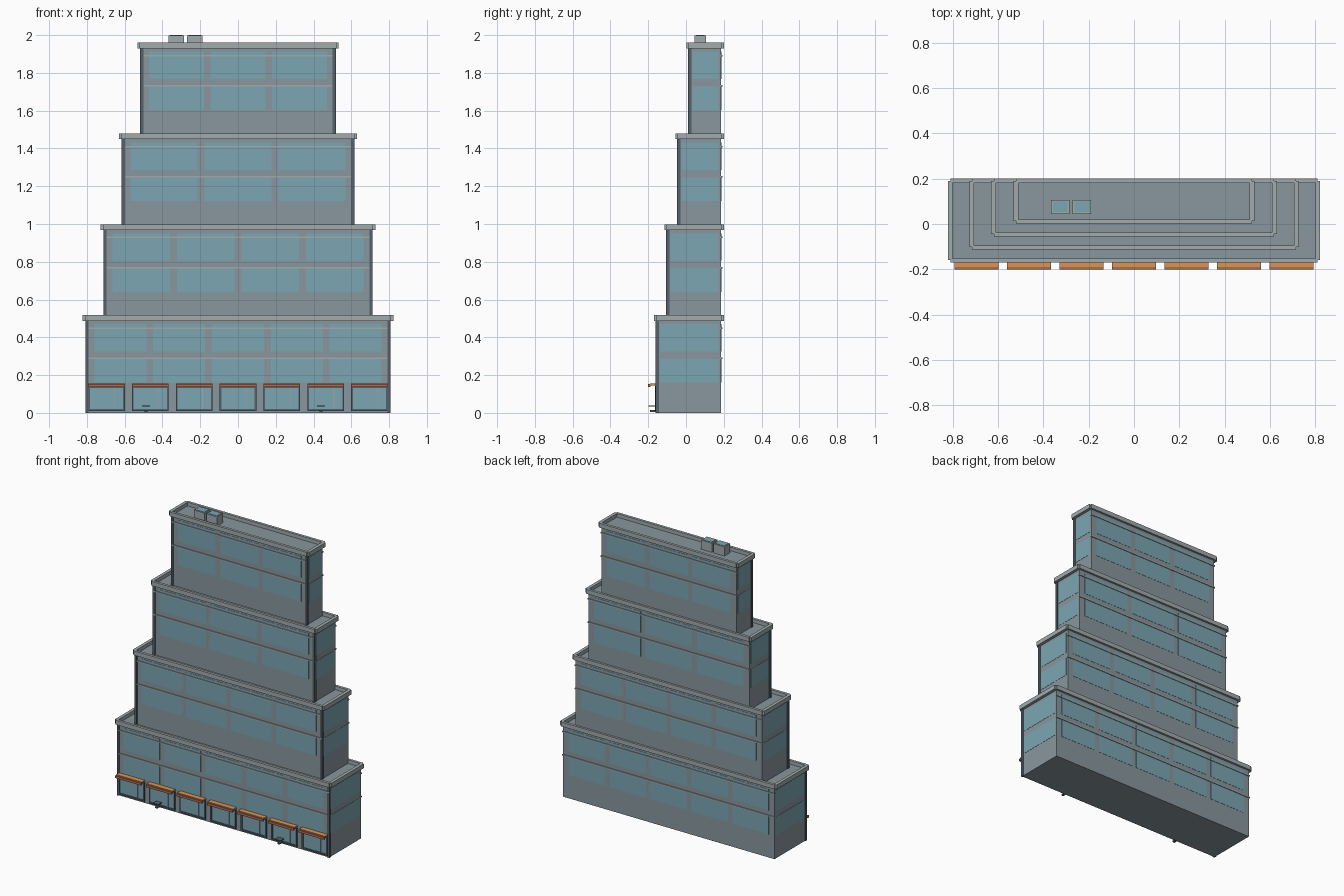
import bpy, bmesh
from mathutils import Vector

if "Cube" in bpy.data.objects:
    bpy.data.objects.remove(bpy.data.objects["Cube"])


def material(name, rgb):
    m = bpy.data.materials.new(name)
    m.diffuse_color = (*rgb, 1)
    m.use_nodes = True
    m.node_tree.nodes["Principled BSDF"].inputs["Base Color"].default_value = m.diffuse_color
    return m


WALL = material("wall", (0.25, 0.31, 0.34))
TRIM = material("trim", (0.36, 0.41, 0.42))
DARK = material("dark_metal", (0.09, 0.12, 0.14))
GLASS = material("glass", (0.2, 0.38, 0.45))
ORANGE = material("awning_orange", (0.7, 0.3, 0.1))
RED = material("awning_red", (0.42, 0.15, 0.09))


def boxes(name, mat, items):
    """One object made of boxes given as (x0, x1, y0, y1, z0, z1)."""
    bm = bmesh.new()
    for x0, x1, y0, y1, z0, z1 in items:
        lo, hi = Vector((x0, y0, z0)), Vector((x1, y1, z1))
        made = bmesh.ops.create_cube(bm, size=1)["verts"]
        for v in made:
            v.co = Vector([(lo[i] + hi[i]) / 2 + v.co[i] * (hi[i] - lo[i]) for i in range(3)])
    me = bpy.data.meshes.new(name)
    bm.to_mesh(me)
    bm.free()
    me.materials.append(mat)
    ob = bpy.data.objects.new(name, me)
    bpy.context.collection.objects.link(ob)
    return ob


def mirrored(b):
    return [b, (-b[1], -b[0]) + tuple(b[2:])]


BACK = 0.186
RISE = 0.481

# Four stepped tiers: half width, front face, number of window bays
tiers = [(0.803, -0.156, 5), (0.708, -0.099, 4), (0.611, -0.042, 3), (0.513, 0.016, 3)]
for i, (hw, front, bays) in enumerate(tiers):
    n = i + 1
    z0 = i * RISE
    roof = z0 + 0.492
    base = z0 if i == 0 else z0 + 0.005
    boxes(f"tier_{n}_body", WALL, [(-hw, hw, front, BACK, base, roof)])

    # Parapet rim: long rails front and back, side rails with notched corners
    pz = (z0 + 0.487, z0 + 0.517)
    rails = [(-hw - 0.008, hw + 0.008, front - 0.014, front + 0.004, *pz),
             (-hw - 0.008, hw + 0.008, BACK - 0.004, BACK + 0.014, *pz)]
    rails += mirrored((hw - 0.002, hw + 0.02, front - 0.003, BACK + 0.004, *pz))
    boxes(f"tier_{n}_parapet", TRIM, rails)

    # Slim piers at the two front corners
    boxes(f"tier_{n}_corner_piers", DARK,
          mirrored((hw - 0.012, hw + 0.005, front - 0.006, front + 0.012, base, z0 + 0.487)))

    # String courses across front and back
    courses = []
    for z in (z0 + 0.288, z0 + 0.448):
        for y in (front, BACK):
            courses.append((-hw - 0.004, hw + 0.004, y - 0.006, y + 0.006, z - 0.004, z + 0.004))
    boxes(f"tier_{n}_string_courses", TRIM, courses)

    # Flush window panels on every side
    panes = []
    pitch = 2 * (hw - 0.025) / bays
    e = 0.0015
    for za, zb in ((z0 + 0.16, z0 + 0.285), (z0 + 0.325, z0 + 0.47)):
        for b in range(bays):
            cx = (b - (bays - 1) / 2) * pitch
            w = pitch / 2 - 0.018
            panes.append((cx - w, cx + w, front - e, front + e, za, zb))
            panes.append((cx - w, cx + w, BACK - e, BACK + e, za, zb))
        panes += mirrored((hw - e, hw + e, front + 0.018, BACK - 0.015, za, zb))
    boxes(f"tier_{n}_windows", GLASS, panes)

# Seven shopfronts with frames, glazing and awnings
front = tiers[0][1]
frames, glazing, mullions, canopies, lips, doors = [], [], [], [], [], []
for k in range(7):
    cx = (k - 3) * 0.232
    w = 0.097
    y = (front - 0.008, front + 0.004)
    frames += [(cx - w, cx - w + 0.009, *y, 0.01, 0.142), (cx + w - 0.009, cx + w, *y, 0.01, 0.142),
               (cx - w, cx + w, *y, 0.01, 0.02), (cx - w, cx + w, *y, 0.132, 0.142)]
    glazing.append((cx - w + 0.009, cx + w - 0.009, front - 0.003, front + 0.003, 0.02, 0.132))
    mullions.append((cx + 0.042, cx + 0.046, front - 0.006, front, 0.02, 0.132))
    canopies.append((cx - w, cx + w, -0.19, front, 0.146, 0.156))
    lips.append((cx - w, cx + w, -0.2, -0.187, 0.136, 0.152))
    if k in (1, 5):
        doors += [(cx - 0.045, cx - 0.003, -0.198, front, 0.034, 0.04),
                  (cx - 0.032, cx - 0.016, -0.19, front, 0.006, 0.016)]
boxes("shop_frames", DARK, frames)
boxes("shop_glazing", GLASS, glazing)
boxes("shop_mullions", TRIM, mullions)
boxes("awning_canopies", ORANGE, canopies)
boxes("awning_lips", RED, lips)
boxes("door_ledges", DARK, doors)

# Rooftop ventilation units
roof = 3 * RISE + 0.49
vents = [(-0.367, -0.285, 0.044, 0.107, roof, 1.998), (-0.271, -0.189, 0.044, 0.107, roof, 1.998)]
boxes("roof_vents", TRIM, vents)
boxes("roof_vent_tops", GLASS,
      [(a + 0.008, b - 0.008, c + 0.008, d - 0.008, 1.99, 2.0) for a, b, c, d, _, _ in vents])
